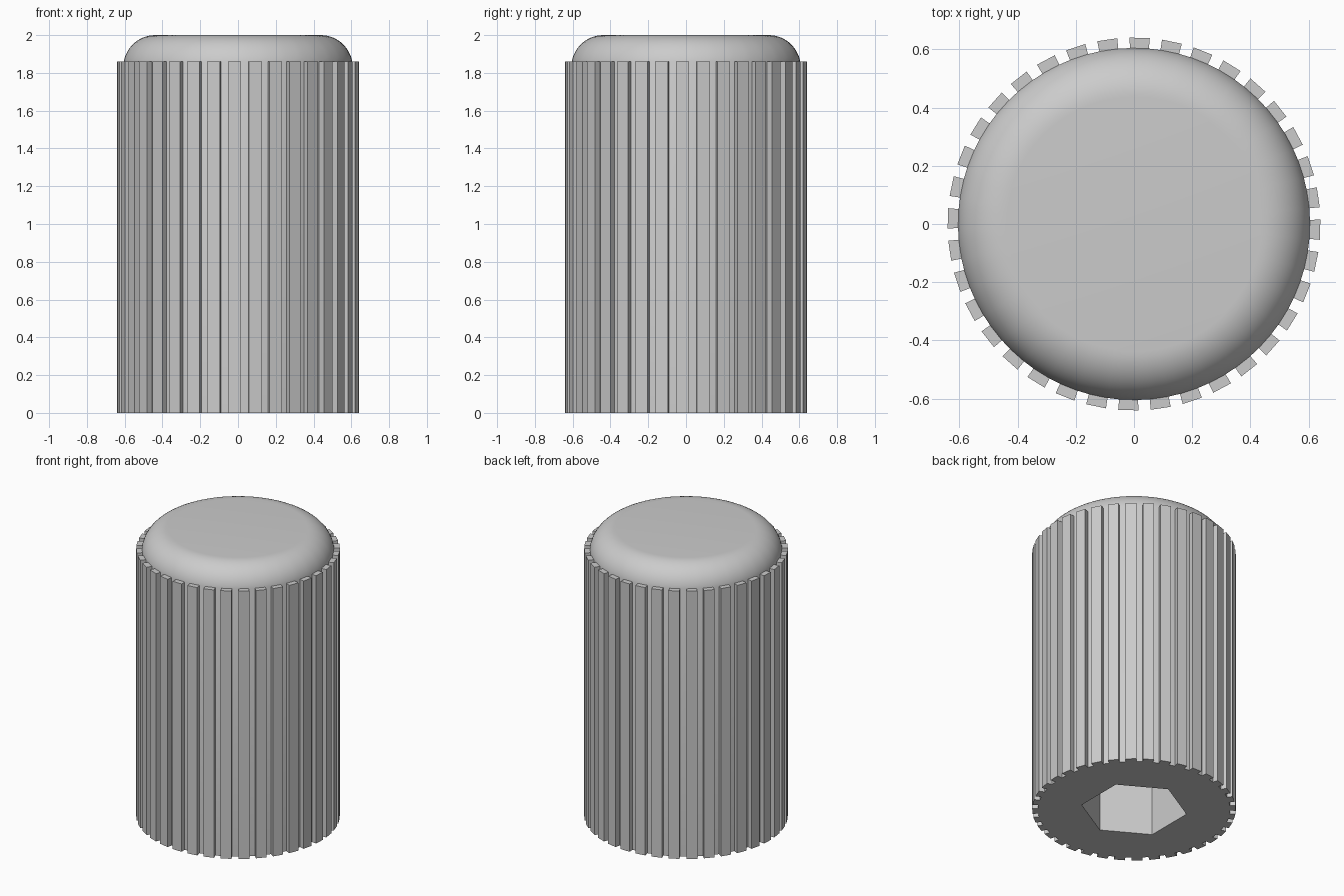
import bpy, bmesh
from math import radians, sin, cos, pi, asin

if "Cube" in bpy.data.objects:
    bpy.data.objects.remove(bpy.data.objects["Cube"])

TEETH = 36
OFFSET = radians(-1.75)      # teeth start slightly turned
HALF = radians(3.1)          # half tooth width
R_BODY, R_TOOTH = 0.605, 0.641
Z_TEETH, Z_TOP = 1.86, 2.0
FILLET = 0.17


def polar(r, a, z):
    return (r * cos(a), r * sin(a), z)


bm = bmesh.new()
angles = [OFFSET + i * 2 * pi / TEETH + s * HALF for i in range(TEETH) for s in (-1, 1)]


def ring(r, z):
    return [bm.verts.new(polar(r, a, z)) for a in angles]


def wall(low, high, i):
    j = (i + 1) % len(angles)
    bm.faces.new((low[i], low[j], high[j], high[i]))


# Ribbed shaft: even segments are teeth, odd segments are grooves
base_low, base_high = ring(R_BODY, 0), ring(R_BODY, Z_TEETH)
tip_low, tip_high = ring(R_TOOTH, 0), ring(R_TOOTH, Z_TEETH)
outline = []
for i in range(0, len(angles), 2):
    j = i + 1
    wall(tip_low, tip_high, i)
    wall(base_low, base_high, j)
    bm.faces.new((base_low[i], tip_low[i], tip_high[i], base_high[i]))
    bm.faces.new((tip_low[j], base_low[j], base_high[j], tip_high[j]))
    bm.faces.new((base_high[i], tip_high[i], tip_high[j], base_high[j]))
    outline += [base_low[i], tip_low[i], tip_low[j], base_low[j]]
bm.faces.new(outline[::-1])

# Rounded top
centre_z = Z_TOP - FILLET
start = asin((Z_TEETH - centre_z) / FILLET)
centre_r = R_BODY - FILLET * cos(start)
previous = base_high
STEPS = 12
for k in range(1, STEPS + 1):
    t = start + (pi / 2 - start) * k / STEPS
    current = ring(centre_r + FILLET * cos(t), centre_z + FILLET * sin(t))
    for i in range(len(angles)):
        wall(previous, current, i)
    previous = current
bm.faces.new(previous)
bmesh.ops.recalc_face_normals(bm, faces=bm.faces[:])

mesh = bpy.data.meshes.new("ribbed_cap")
bm.to_mesh(mesh)
bm.free()
cap = bpy.data.objects.new("ribbed_cap", mesh)
bpy.context.collection.objects.link(cap)

# Hexagonal socket cut into the underside
bpy.ops.mesh.primitive_cylinder_add(vertices=6, radius=0.335, depth=2.0, location=(0, 0, 0))
cutter = bpy.context.object
cutter.name = "hex_socket_cutter"
cutter.hide_render = True
cut = cap.modifiers.new("hex_socket", 'BOOLEAN')
cut.operation = 'DIFFERENCE'
cut.solver = 'EXACT'
cut.object = cutter

bpy.ops.object.select_all(action='DESELECT')
cap.select_set(True)
bpy.context.view_layer.objects.active = cap
bpy.ops.object.modifier_apply(modifier=cut.name)
bpy.data.objects.remove(cutter)
bpy.ops.object.shade_smooth_by_angle(angle=radians(30))
